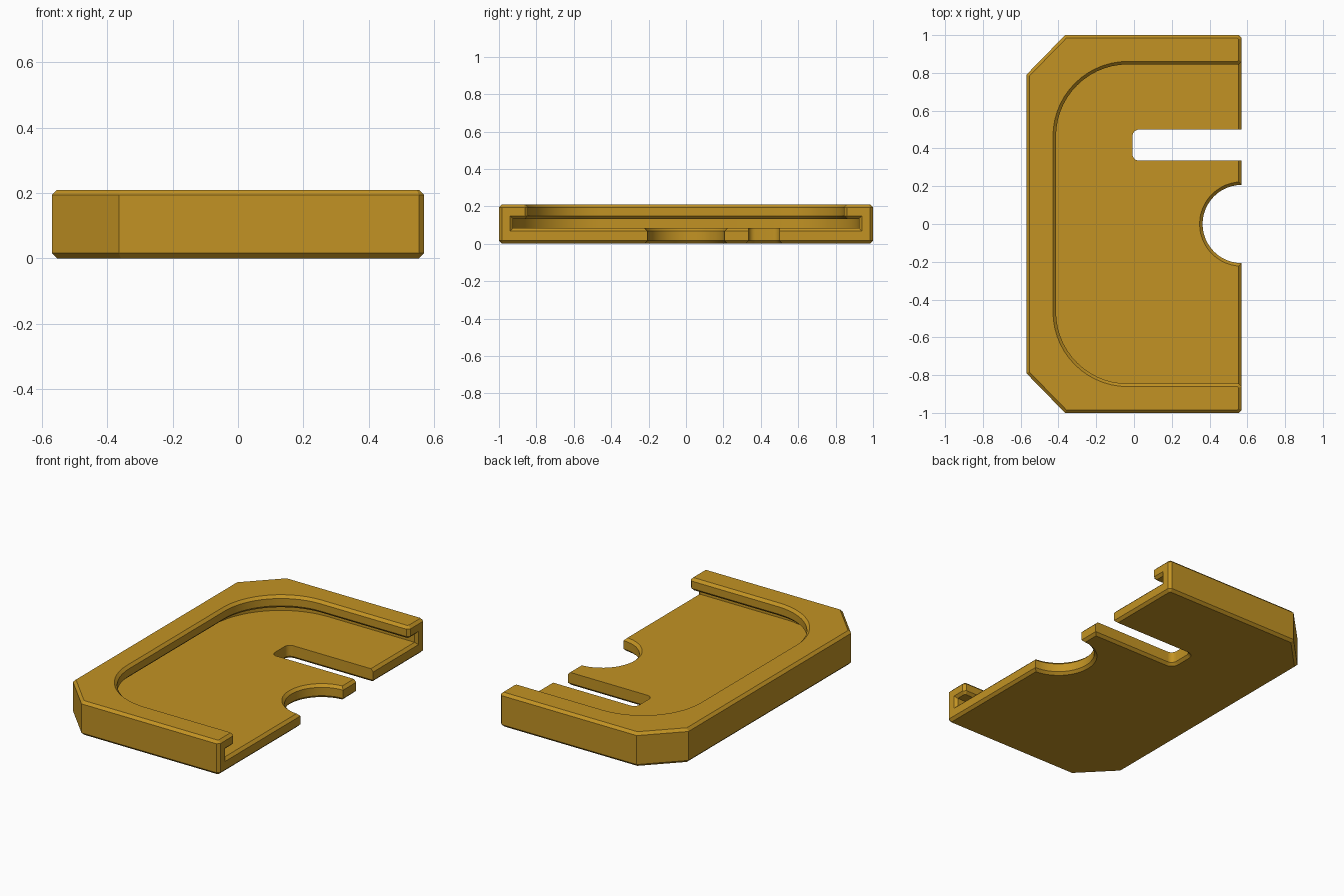
import bpy, bmesh, math
from mathutils import Vector

if "Cube" in bpy.data.objects:
    bpy.data.objects.remove(bpy.data.objects["Cube"])

C = 0.016            # chamfer size
X, Y, H = 0.57, 1.0, 0.21
FLOOR, CEIL = 0.083, 0.133

mat = bpy.data.materials.new("mustard_plastic")
mat.diffuse_color = (0.54, 0.29, 0.017, 1)
mat.use_nodes = True
mat.node_tree.nodes["Principled BSDF"].inputs["Base Color"].default_value = mat.diffuse_color


def offset(poly, d):
    """Mitred offset of a counter-clockwise outline; positive grows it."""
    out = []
    for i, p in enumerate(poly):
        p = Vector(p)
        a = (p - Vector(poly[i - 1])).normalized()
        b = (Vector(poly[(i + 1) % len(poly)]) - p).normalized()
        na, nb = Vector((a.y, -a.x)), Vector((b.y, -b.x))
        out.append(p + (na + nb) * d / (1 + na.dot(nb)))
    return out


def solid(name, rings):
    """Closed solid lofted through rings of 3D points."""
    bm = bmesh.new()
    vs = [[bm.verts.new(p) for p in r] for r in rings]
    n = len(vs[0])
    for lo, hi in zip(vs, vs[1:]):
        for i in range(n):
            j = (i + 1) % n
            bm.faces.new((lo[i], lo[j], hi[j], hi[i]))
    bm.faces.new(vs[0][::-1])
    bm.faces.new(vs[-1])
    bmesh.ops.recalc_face_normals(bm, faces=bm.faces)
    me = bpy.data.meshes.new(name)
    bm.to_mesh(me)
    bm.free()
    me.materials.append(mat)
    ob = bpy.data.objects.new(name, me)
    bpy.context.collection.objects.link(ob)
    return ob


def loft(name, poly, levels):
    """Loft an outline through (height, offset) levels."""
    return solid(name, [[(p.x, p.y, z) for p in offset(poly, d)] for z, d in levels])


def arc(cx, cy, r, a0, a1, n):
    return [(cx + r * math.cos(math.radians(a0 + (a1 - a0) * i / n)),
             cy + r * math.sin(math.radians(a0 + (a1 - a0) * i / n))) for i in range(n + 1)]


def pocket(x0, y0, y1, r, n, x_end=0.7):
    """Outline open towards +x with two rounded corners on the -x side."""
    return ([(x_end, y1)] + arc(x0 + r, y1 - r, r, 90, 180, n)
            + arc(x0 + r, y0 + r, r, 180, 270, n) + [(x_end, y0)])


# Outer block with clipped corners and chamfered rims
half = [(X, Y - C), (X - C, Y), (-0.365, Y), (-X, 0.79)]
outline = half + [(x, -y) for x, y in reversed(half)]
body = loft("tray_body", outline, [(0, -C), (C, 0), (H - C, 0), (H, -C)])

cutters = []
# Undercut cavity below the lip
cutters.append(loft("cavity_cutter", pocket(-0.495, -0.925, 0.925, 0.46, 14),
                    [(FLOOR, 0), (CEIL, 0)]))

# Top opening with chamfered lip, flared at the open end
opening = pocket(-0.413, -0.845, 0.845, 0.38, 14, X - C)
opening = [(X + C, 0.845 + 2 * C)] + opening + [(X + C, -0.845 - 2 * C)]
cutters.append(loft("opening_cutter", opening,
                    [(CEIL - 0.012, C + 0.012), (CEIL + C, 0), (H - C, 0), (H + C, 2 * C)]))

# Chamfered mouth of the cavity
def mouth(x, d):
    y, lo, hi = 0.925 + d, FLOOR - d, CEIL + d
    return [(x, -y, lo), (x, y, lo), (x, y, hi), (x, -y, hi)]

cutters.append(solid("mouth_cutter", [mouth(X - C, 0), mouth(X + C, 2 * C)]))

# Straight slot through the floor
cutters.append(loft("slot_cutter", pocket(-0.008, 0.335, 0.5, 0.035, 6),
                    [(-C, 2 * C), (C, 0), (0.11, 0)]))

# Half-round notch through the floor, chamfered on both rims
cutters.append(loft("notch_cutter", arc(X, 0, 0.207, 0, 360 * 47 / 48, 47),
                    [(-C, 2 * C), (C, 0), (FLOOR - C, 0), (FLOOR + C, 2 * C)]))

for c in cutters:
    m = body.modifiers.new(c.name, 'BOOLEAN')
    m.operation = 'DIFFERENCE'
    m.solver = 'EXACT'
    m.object = c
    c.hide_render = True

# Bake the cuts and drop the cutters
deps = bpy.context.evaluated_depsgraph_get()
baked = bpy.data.meshes.new_from_object(body.evaluated_get(deps))
body.modifiers.clear()
body.data = baked
for c in cutters:
    bpy.data.objects.remove(c)
baked.materials.clear()
baked.materials.append(mat)
for p in baked.polygons:
    p.material_index = 0

bpy.context.view_layer.objects.active = body
body.select_set(True)
bpy.ops.object.shade_smooth_by_angle(angle=math.radians(25))
